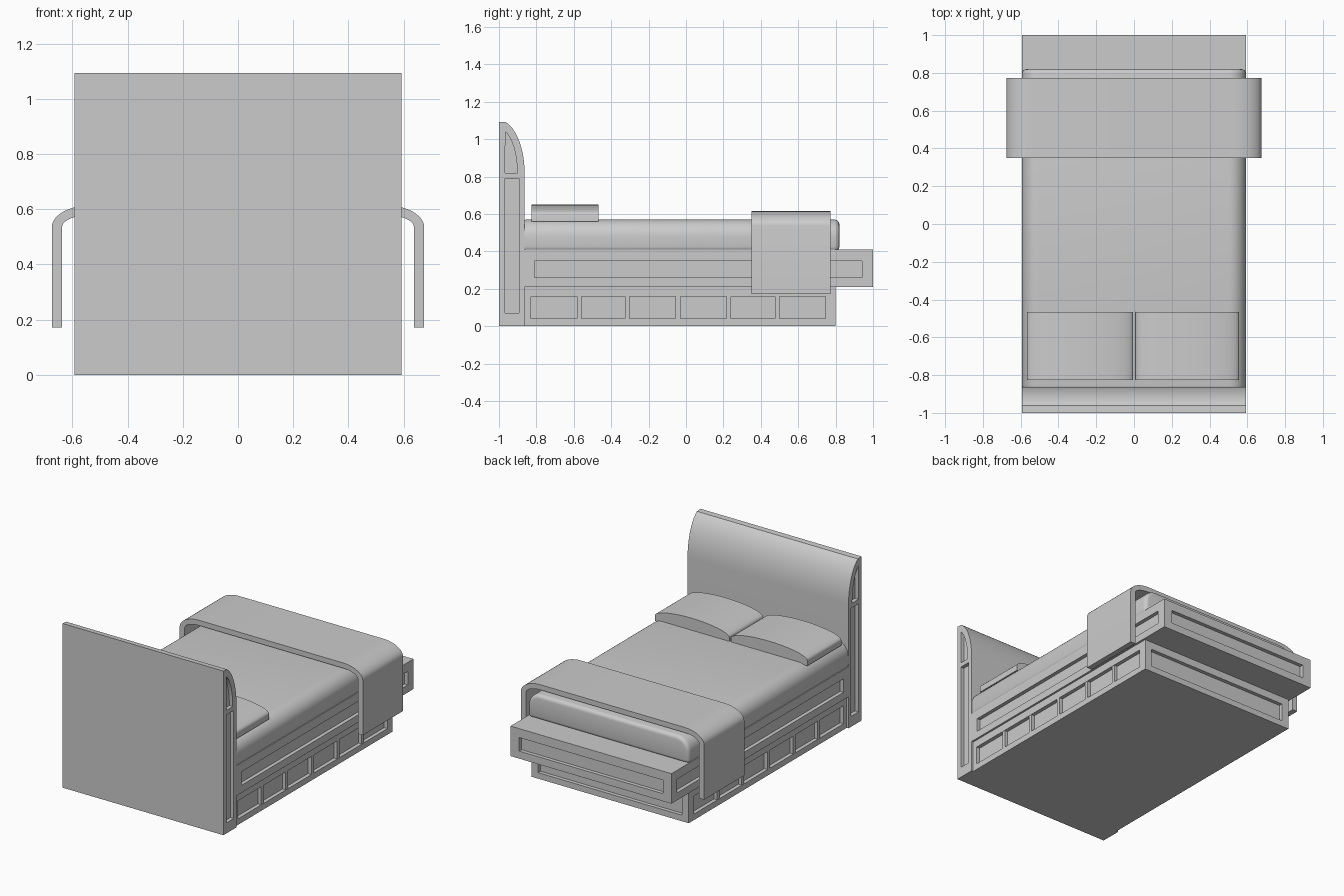
import bpy, bmesh, math

if "Cube" in bpy.data.objects:
    bpy.data.objects.remove(bpy.data.objects["Cube"], do_unlink=True)

GREY = (0.6, 0.6, 0.6, 1)
mat = bpy.data.materials.new("plain_grey")
mat.use_nodes = True
mat.diffuse_color = GREY
mat.node_tree.nodes["Principled BSDF"].inputs["Base Color"].default_value = GREY

W = 0.593  # half width of the bed


def make(name, bm):
    bmesh.ops.recalc_face_normals(bm, faces=bm.faces)
    me = bpy.data.meshes.new(name)
    bm.to_mesh(me)
    bm.free()
    me.materials.append(mat)
    ob = bpy.data.objects.new(name, me)
    bpy.context.scene.collection.objects.link(ob)
    return ob


def prism(bm, pts, axis, a, b):
    """Extrude a 2D outline along an axis from a to b."""
    at = {"X": lambda p, t: (t, p[0], p[1]),
          "Y": lambda p, t: (p[0], t, p[1])}[axis]
    ends = [[bm.verts.new(at(p, t)) for p in pts] for t in (a, b)]
    n = len(pts)
    bm.faces.new(ends[0])
    bm.faces.new(ends[1][::-1])
    for i in range(n):
        j = (i + 1) % n
        bm.faces.new((ends[0][i], ends[0][j], ends[1][j], ends[1][i]))


def rect(u0, u1, v0, v1):
    return [(u0, v0), (u1, v0), (u1, v1), (u0, v1)]


def solid(name, pts, axis, a, b):
    bm = bmesh.new()
    prism(bm, pts, axis, a, b)
    return make(name, bm)


def recess(ob, half, side_panels, end_panel=None, end_y=0, depth=0.025):
    """Cut recessed panels into both sides and optionally the foot end."""
    bm = bmesh.new()
    for s in (-1, 1):
        for pts in side_panels:
            prism(bm, pts, "X", s * (half - depth), s * (half + 0.05))
    if end_panel:
        prism(bm, end_panel, "Y", end_y - depth, end_y + 0.05)
    cutter = make("panel_cutter", bm)
    cutter.hide_render = True
    mod = ob.modifiers.new("panels", "BOOLEAN")
    mod.operation, mod.solver, mod.object = "DIFFERENCE", "EXACT", cutter
    bake(ob)
    bpy.data.objects.remove(cutter, do_unlink=True)


def bake(ob):
    bpy.context.view_layer.update()
    dg = bpy.context.evaluated_depsgraph_get()
    me = bpy.data.meshes.new_from_object(ob.evaluated_get(dg))
    ob.modifiers.clear()
    ob.data = me


def smooth(ob, angle=40):
    bpy.ops.object.select_all(action="DESELECT")
    ob.select_set(True)
    bpy.context.view_layer.objects.active = ob
    bpy.ops.object.shade_smooth_by_angle(angle=math.radians(angle))


def arc(cx, cz, rx, rz, a0, a1, n=10):
    out = []
    for i in range(n + 1):
        t = math.radians(a0 + (a1 - a0) * i / n)
        out.append((cx + rx * math.cos(t), cz + rz * math.sin(t)))
    return out


# Headboard with a curved top and framed side panels
front = arc(-1.01, 0.82, 0.147, 0.286, 0, 71)
headboard = solid("headboard", [(-1, 0), (-0.863, 0)] + front + [(-1, 1.093)],
                  "X", -W, W)
upper = [(-0.967, 0.82)] + arc(-1.01, 0.82, 0.108, 0.243, 0, 66, 8)
recess(headboard, W, [rect(-0.968, -0.892, 0.07, 0.79), upper])
smooth(headboard, 25)

# Drawer base, set in a little from the headboard
B = 0.58
base = solid("drawer_base", rect(-0.87, 0.8, 0, 0.215), "X", -B, B)
drawers = [(-0.83, -0.055), (-0.03, 0.745)]
recess(base, B, [rect(a, b, 0.04, 0.16) for a, b in drawers],
       rect(-0.53, 0.53, 0.04, 0.16), 0.8)

# Upright dividers inside the drawer recesses
bm = bmesh.new()
for s in (-1, 1):
    for a, b in drawers:
        for k in (1, 2):
            y = a + (b - a) * k / 3
            prism(bm, rect(y - 0.012, y + 0.012, 0.04, 0.16), "X",
                  s * (B - 0.03), s * (B - 0.002))
make("drawer_dividers", bm)

# Platform frame overhanging the base at the foot
frame = solid("platform_frame", rect(-0.87, 1, 0.21, 0.41), "X", -W, W)
recess(frame, W, [rect(-0.81, 0.94, 0.26, 0.35)],
       rect(-0.53, 0.53, 0.26, 0.35), 1)

# Mattress with rounded long edges and a softened foot end
r = 0.09
profile = ([(-W, 0.40), (W, 0.40)] + arc(W - r, 0.57 - r, r, r, 0, 90)
           + arc(r - W, 0.57 - r, r, r, 90, 180))
mattress = solid("mattress", profile, "Y", -0.88, 0.82)
bev = mattress.modifiers.new("soft_edges", "BEVEL")
bev.width, bev.segments = 0.025, 4
bev.limit_method, bev.angle_limit = "ANGLE", math.radians(60)
bake(mattress)
smooth(mattress)

# Pillows with an arched top
for name, x0, x1 in (("right_pillow", -0.567, -0.004), ("left_pillow", 0.008, 0.557)):
    cx, hw = (x0 + x1) / 2, (x1 - x0) / 2
    top = arc(cx, 0.595, hw, 0.055, 0, 180, 24)
    pillow = solid(name, [(x0, 0.56), (x1, 0.56)] + top, "Y", -0.825, -0.467)
    smooth(pillow)

# Folded throw draped over the foot of the bed
outer = (arc(0.53, 0.535, 0.145, 0.08, 0, 90)
         + arc(-0.53, 0.535, 0.145, 0.08, 90, 180))
inner = (arc(-0.53, 0.535, 0.108, 0.045, 180, 90)
         + arc(0.53, 0.535, 0.108, 0.045, 90, 0))
throw = solid("foot_throw", [(0.675, 0.172)] + outer + [(-0.675, 0.172), (-0.638, 0.172)]
              + inner + [(0.638, 0.172)], "Y", 0.35, 0.773)
smooth(throw)
